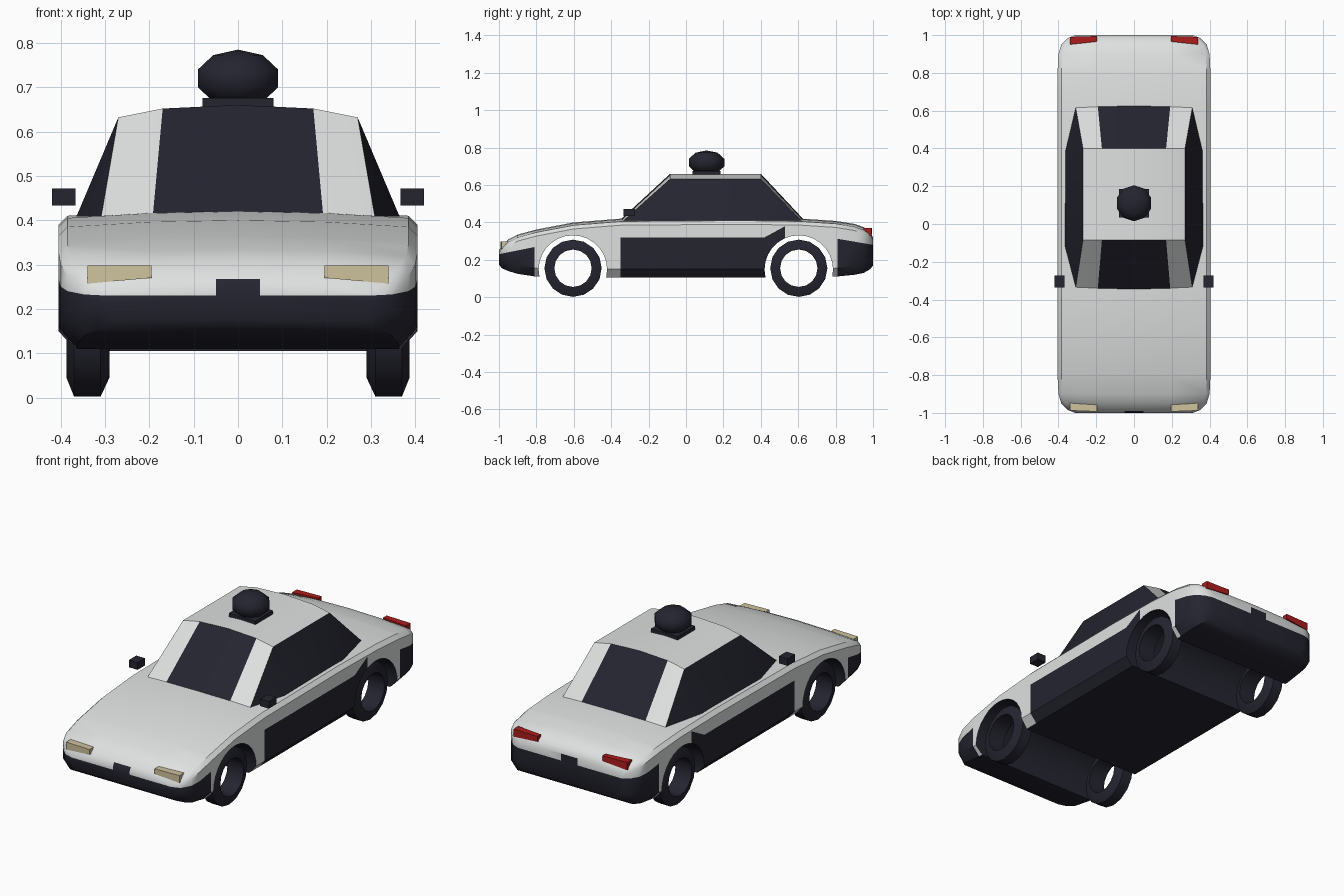
import bpy, bmesh
from math import sin, cos, pi, radians
from mathutils import Vector

old = bpy.data.objects.get("Cube")
if old:
    bpy.data.objects.remove(old, do_unlink=True)


def make_material(name, rgb):
    mat = bpy.data.materials.new(name)
    mat.use_nodes = True
    mat.diffuse_color = (*rgb, 1)
    mat.node_tree.nodes["Principled BSDF"].inputs["Base Color"].default_value = (*rgb, 1)
    return mat


white = make_material("white_paint", (0.74, 0.75, 0.75))
dark = make_material("dark_navy", (0.018, 0.018, 0.03))
cream = make_material("cream_lamp", (0.62, 0.54, 0.34))
red = make_material("red_lamp", (0.42, 0.012, 0.012))


def finish(name, bm, mats, angle=None):
    """Turn a bmesh into a named object, smooth below the given angle."""
    bmesh.ops.recalc_face_normals(bm, faces=bm.faces)
    mesh = bpy.data.meshes.new(name)
    bm.to_mesh(mesh)
    bm.free()
    for mat in mats:
        mesh.materials.append(mat)
    ob = bpy.data.objects.new(name, mesh)
    bpy.context.collection.objects.link(ob)
    if angle:
        smooth(ob, angle)
    return ob


def smooth(ob, angle):
    bpy.ops.object.select_all(action='DESELECT')
    ob.select_set(True)
    bpy.context.view_layer.objects.active = ob
    bpy.ops.object.shade_smooth_by_angle(angle=radians(angle))


def loft(bm, rings, closed=False):
    """Skin a list of equal point rings."""
    rows = [[bm.verts.new(p) for p in ring] for ring in rings]
    n = len(rows[0])
    pairs = list(zip(rows, rows[1:]))
    if closed:
        pairs.append((rows[-1], rows[0]))
    for a, b in pairs:
        for i in range(n):
            j = (i + 1) % n
            bm.faces.new((a[i], a[j], b[j], b[i]))
    if not closed:
        bm.faces.new(rows[0])
        bm.faces.new(rows[-1])


def box(name, x, y, z, mat):
    bm = bmesh.new()
    loft(bm, [[(x[0], v, z[0]), (x[1], v, z[0]), (x[1], v, z[1]), (x[0], v, z[1])] for v in y])
    return finish(name, bm, [mat])


# Body: cross-sections given as y, half width, bottom, top
STATIONS = [
    (-1, .31, .175, .25), (-.985, .35, .155, .275), (-.95, .385, .14, .31),
    (-.9, .4, .125, .335), (-.8, .405, .11, .362), (-.6, .405, .105, .40),
    (-.35, .405, .105, .42), (.3, .405, .105, .425), (.62, .405, .105, .42),
    (.8, .405, .11, .408), (.9, .4, .12, .392), (.95, .385, .13, .375),
    (.985, .35, .15, .35), (1, .31, .17, .32)]


def section(y, w, zb, zt):
    half = [(.9 * w, zb), (w, zb + .045), (w, zt - .035), (.95 * w, zt - .015), (.5 * w, zt - .004)]
    left = [(-x, z) for x, z in reversed(half)]
    return [(x, y, z) for x, z in [(0, zb)] + half + [(0, zt)] + left]


bm = bmesh.new()
loft(bm, [section(*s) for s in STATIONS])


def cut(co, normal, where):
    """Score the body along a plane, only on faces whose centre passes the rule."""
    faces = [f for f in bm.faces if where(f.calc_center_median())]
    edges = {e for f in faces for e in f.edges}
    verts = {v for f in faces for v in f.verts}
    bmesh.ops.bisect_plane(bm, geom=faces + list(edges) + list(verts),
                           plane_co=co, plane_no=normal, dist=1e-5)


for y in (-.81, -.35, .42, .53, .81):
    cut((0, y, 0), (0, 1, 0), lambda c: True)
cut((0, 0, .32), (0, 0, 1), lambda c: -.35 < c.y < .42)
cut((0, .42, .32), (0, -.06, .11), lambda c: .42 < c.y < .53)
cut((0, -1, .23), (0, -.2, 1), lambda c: c.y < -.81)
cut((0, 1, .28), (0, .17, 1), lambda c: c.y > .81)
for x in (-.05, .05):
    cut((x, 0, 0), (1, 0, 0), lambda c: abs(c.y) > .95)
cut((0, 0, .267), (0, 0, 1), lambda c: c.y < -.95 and abs(c.x) < .05)
cut((0, 0, .318), (0, 0, 1), lambda c: c.y > .95 and abs(c.x) < .05)


def is_dark(f):
    c = f.calc_center_median()
    if f.normal.z < -.9:                                    # underside
        return True
    if c.y < -.81:                                          # front bumper and badge
        return c.z < .23 + .2 * (c.y + 1) or (c.y < -.95 and abs(c.x) < .05 and c.z < .267)
    if c.y > .81:                                           # rear bumper and badge
        return c.z < .28 - .17 * (c.y - 1) or (c.y > .95 and abs(c.x) < .05 and c.z < .318)
    if -.35 < c.y < .42:                                    # door panels
        return c.z < .32
    return .42 < c.y < .53 and c.z < .32 + (c.y - .42) * .545


bmesh.ops.recalc_face_normals(bm, faces=bm.faces)
for f in bm.faces:
    f.material_index = int(is_dark(f))
body = finish("body", bm, [white, dark])

# Wheel arches: two tunnels cut right through the body
cutters = []
for y in (-.605, .603):
    bm = bmesh.new()
    loft(bm, [[(x, y + .183 * cos(a * pi / 14), .148 + .183 * sin(a * pi / 14)) for a in range(28)]
              for x in (-.6, .6)])
    for f in bm.faces:
        f.material_index = 1
    cutter = finish("arch_cutter", bm, [white, dark])
    cutter.hide_render = True
    mod = body.modifiers.new("arch", 'BOOLEAN')
    mod.operation, mod.solver, mod.object = 'DIFFERENCE', 'EXACT', cutter
    cutters.append(cutter)
graph = bpy.context.evaluated_depsgraph_get()
carved = bpy.data.meshes.new_from_object(body.evaluated_get(graph))
body.modifiers.clear()
body.data = carved
for cutter in cutters:
    bpy.data.objects.remove(cutter, do_unlink=True)
smooth(body, 40)

# Cabin: windscreens between white pillars, dark side glass
bm = bmesh.new()


def row(y, xs, zs):
    pts = list(zip(xs, zs))
    pts = [(-x, z) for x, z in reversed(pts)] + pts
    return [bm.verts.new((x, y, z)) for x, z in pts]


base_x, base_z = (.192, .31), (.412, .40)
roof_x, roof_z = (.17, .27), (.652, .632)
rows = [row(-.345, base_x, base_z), row(-.085, roof_x, roof_z),
        row(.40, roof_x, roof_z), row(.625, base_x, base_z)]
for k in range(3):
    a, b = rows[k], rows[k + 1]
    for i in range(3):
        f = bm.faces.new((a[i], a[i + 1], b[i + 1], b[i]))
        f.material_index = int(i == 1 and k != 1)
    # slight crown along the centre of glass and roof
for side, i in ((-1, 0), (1, 3)):
    low_f, low_r = (bm.verts.new((side * .366, y, .405)) for y in (-.12, .38))
    fb, ft, rt, rb = (r[i] for r in rows)
    for pts in ((fb, ft, low_f), (low_f, ft, rt, low_r), (low_r, rt, rb)):
        bm.faces.new(pts).material_index = 1
centre = [e for r in rows for e in [bm.edges.get((r[1], r[2]))]]
bmesh.ops.subdivide_edges(bm, edges=centre, cuts=1)
for v in bm.verts:
    if abs(v.co.x) < .01:
        v.co.z += .008
finish("cabin", bm, [white, dark], 25)

# Wheels: open rings turned around the axle
TYRE = [(.29, .10), (.29, .11), (.31, .153), (.37, .153), (.387, .11), (.387, .10)]
for side, sname in ((1, "left"), (-1, "right")):
    for y, yname in ((-.604, "front"), (.603, "rear")):
        bm = bmesh.new()
        loft(bm, [[(side * x, y + r * sin(a * pi / 8), .155 + r * cos(a * pi / 8)) for x, r in TYRE]
                  for a in range(16)], closed=True)
        finish(f"{yname}_{sname}_wheel", bm, [dark], 35)

    # Door mirror
    box(f"{sname}_mirror", sorted((side * .367, side * .42)), (-.335, -.272), (.433, .472), dark)

    # Lamps: wedges that taper towards the middle
    for name, mat, y0, y1, z0, z1 in (("headlamp", cream, -.993, -.935, .257, .298),
                                      ("tail_lamp", red, .995, .95, .328, .37)):
        bm = bmesh.new()
        inner = y1 + (y0 - y1) * .35
        loft(bm, [[(side * .34, y0 - (y0 - y1) * .1, z0), (side * .195, y0, z0 + .013),
                   (side * .195, y0, z1), (side * .34, y0 - (y0 - y1) * .1, z1)],
                  [(side * .34, y1, z0), (side * .195, inner, z0 + .013),
                   (side * .195, inner, z1), (side * .34, y1, z1)]])
        finish(f"{sname}_{name}", bm, [mat])

# Roof beacon: square foot and faceted dome
box("beacon_base", (-.08, .08), (.035, .185), (.64, .676), dark)
bm = bmesh.new()
bmesh.ops.create_uvsphere(bm, u_segments=10, v_segments=5, radius=.1)
for v in bm.verts:
    v.co = Vector((v.co.x, v.co.y + .11, v.co.z * .65 + .72))
finish("beacon_dome", bm, [dark], 50)
